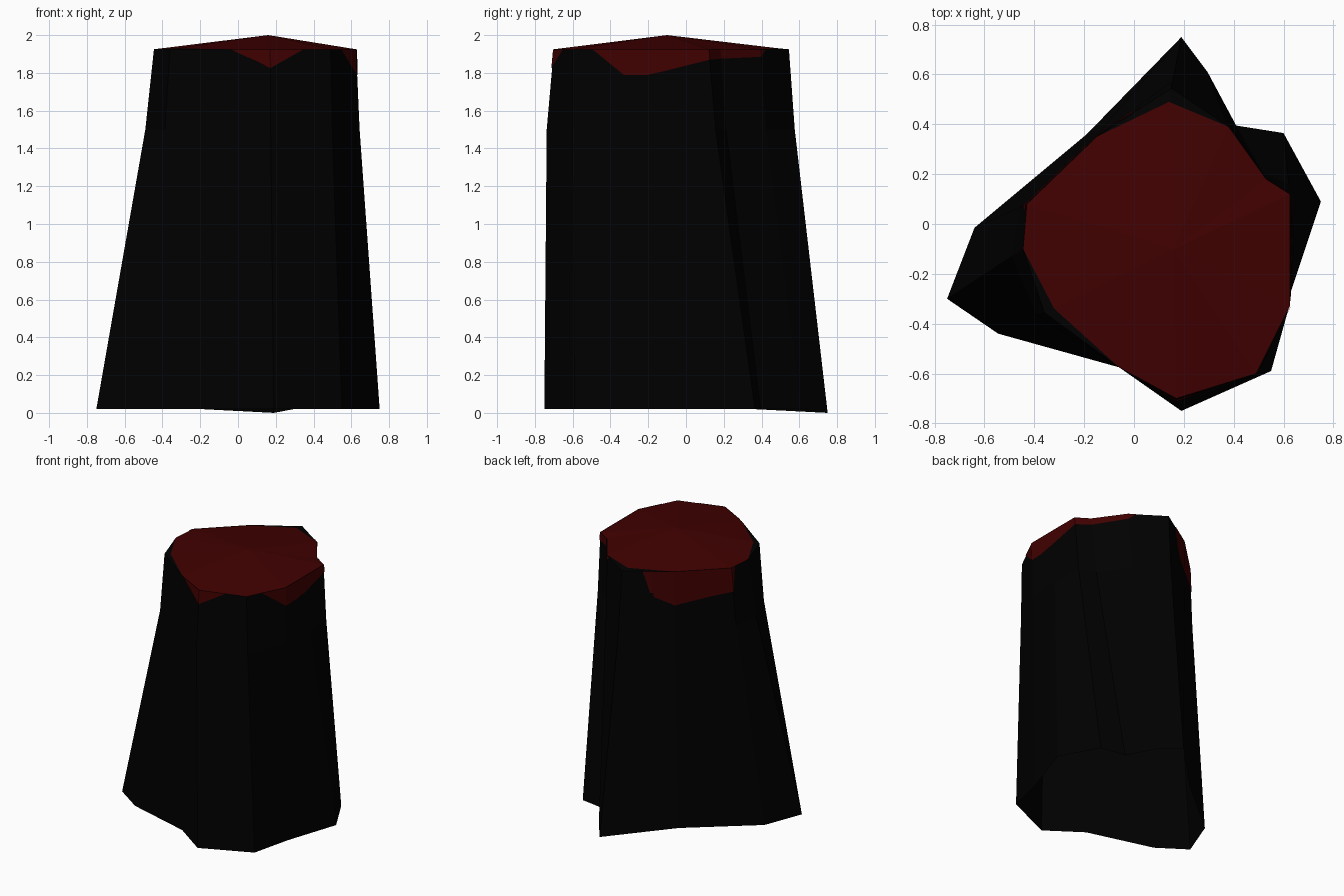
import bpy
from mathutils import Vector

cube = bpy.data.objects.get("Cube")
if cube:
    bpy.data.objects.remove(cube, do_unlink=True)


def make_material(name, colour):
    mat = bpy.data.materials.new(name)
    mat.use_nodes = True
    mat.diffuse_color = colour
    mat.node_tree.nodes["Principled BSDF"].inputs["Base Color"].default_value = colour
    return mat


bark = make_material("charred black bark", (0, 0, 0, 1))
heartwood = make_material("dark red wood", (0.052, 0, 0, 1))


def make_object(name, verts, faces, materials):
    mesh = bpy.data.meshes.new(name)
    mesh.from_pydata(verts, [], faces)
    for mat in materials:
        mesh.materials.append(mat)
    obj = bpy.data.objects.new(name, mesh)
    bpy.context.scene.collection.objects.link(obj)
    return mesh


# Matching outlines of the flared roots and the cut rim, counter-clockwise from the front
ROOTS = [(.19, -.75), (.55, -.59), (.62, -.3), (.75, .09), (.6, .365), (.41, .395), (.295, .61),
         (.19, .75), (-.19, .36), (-.64, -.015), (-.75, -.3), (-.545, -.44), (-.06, -.575)]
RIM = [(.17, -.7), (.49, -.6), (.625, -.33), (.625, -.1), (.625, .12), (.53, .18), (.38, .39),
       (.15, .545), (-.15, .35), (-.43, .08), (-.445, -.1), (-.36, -.355), (-.06, -.575)]
N = len(RIM)
BACK = 7
RIM_Z, WAIST_Z = 1.925, 1.5
# Rim corners where the bark stands proud of the cut wood, with the wood's own corner
PROUD = {BACK: (.14, .49), 11: (-.32, -.34)}

bottom = [Vector((x, y, 0.02)) for x, y in ROOTS]
bottom[BACK].z = 0
top = [Vector((x, y, RIM_Z)) for x, y in RIM]
waist = [t.lerp(b, 0.15) for t, b in zip(top, bottom)]
for p in waist:
    p.z = WAIST_Z
waist[0].y -= 0.03

# Trunk: open-bottomed bark wall in two bands, then a shallow cone of cut wood
verts = bottom + waist + top + [Vector((.16, -.1, 2))]
apex = len(verts) - 1
faces = []
for ring in (0, N):
    for i in range(N):
        j = (i + 1) % N
        faces.append((ring + i, ring + j, ring + N + j, ring + N + i))
cap_ring = [2 * N + i for i in range(N)]
# Slivers of bark behind the proud corners
for i, (x, y) in PROUD.items():
    corner, inner = 2 * N + i, len(verts)
    verts.append(Vector((x, y, RIM_Z + .005)))
    faces += [(corner - 1, corner, inner), (corner, corner + 1, inner)]
    cap_ring[i] = inner
cap_start = len(faces)
faces += [(cap_ring[i], cap_ring[(i + 1) % N], apex) for i in range(N)]
trunk = make_object("stump_trunk", verts, faces, [bark, heartwood])
for poly in trunk.polygons:
    poly.material_index = int(poly.index >= cap_start)


def wall_point(s, depth):
    """Point on the upper wall at a fractional column and a depth below the rim."""
    i, f = int(s) % N, s % 1
    j = (i + 1) % N
    upper, lower = top[i].lerp(top[j], f), waist[i].lerp(waist[j], f)
    p = upper.lerp(lower, depth / (RIM_Z - WAIST_Z))
    outward = Vector((p.x - .12, p.y + .08, 0)).normalized()
    return p + outward * 0.004


def exposed_wood(name, outline):
    """Thin red plate where bark has broken away under the rim."""
    points = [wall_point(s, 0) for s, d in outline] + [wall_point(s, d) for s, d in outline]
    n = len(outline)
    strips = []
    for k in range(n - 1):
        quad = [k + n, k + n + 1, k + 1, k]
        if outline[k][1] == 0:
            quad.remove(k + n)
        if outline[k + 1][1] == 0:
            quad.remove(k + n + 1)
        strips.append(tuple(quad))
    make_object(name, points, strips, [heartwood])


exposed_wood("front_broken_bark", [(12.1, 0), (13, .1), (13.55, 0)])
exposed_wood("left_broken_bark", [(1.4, 0), (2, .135), (2.55, .135), (3, .11), (4, .055), (5, .05), (6, .04), (6.2, 0)])
exposed_wood("back_broken_bark", [(7.4, 0), (7.57, .18), (8, .25), (8.6, .2), (9, .175), (9.2, 0)])
